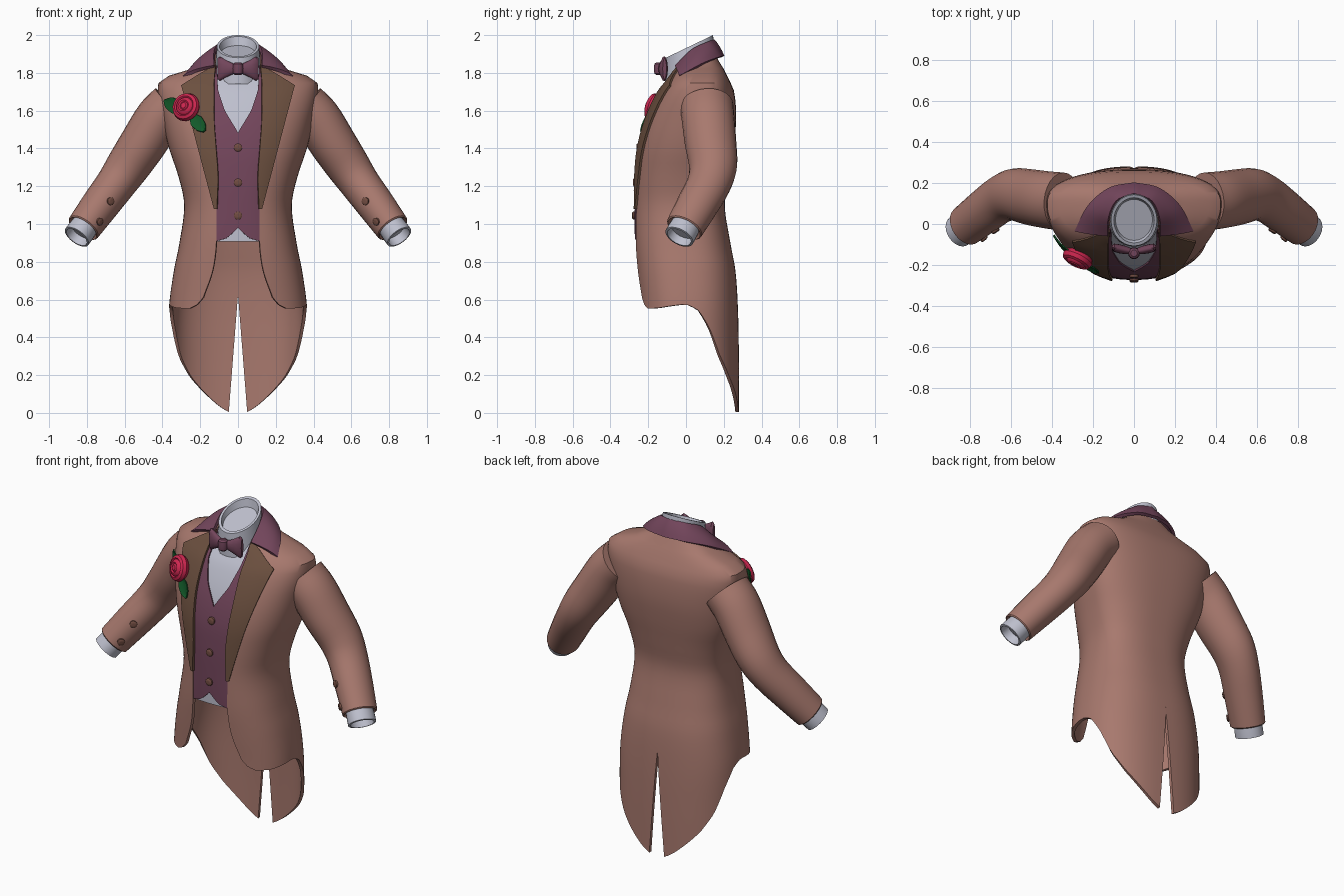
import bpy, bmesh, math
from mathutils import Vector
from mathutils.bvhtree import BVHTree

if "Cube" in bpy.data.objects:
    bpy.data.objects.remove(bpy.data.objects["Cube"])

N = 2.5  # superellipse exponent of the torso section
# torso profile: z, half width, front y, back y, widest y, front opening half width
BODY = [(0, .37, -.24, .28, 0, .2), (.3, .37, -.25, .28, 0, .2), (.55, .366, -.25, .275, 0, .2),
        (.75, .34, -.265, .262, 0, .135), (.9, .31, -.275, .235, 0, .115),
        (1.1, .285, -.275, .205, .02, .115), (1.25, .315, -.27, .225, .03, .11),
        (1.4, .365, -.255, .25, .06, .12), (1.55, .4, -.215, .265, .08, .13),
        (1.7, .425, -.145, .255, .1, .13), (1.77, .4, -.09, .225, .1, .13),
        (1.82, .25, -.06, .2, .1, .125), (1.86, .17, -.03, .175, .09, .12),
        (1.9, .13, 0, .155, .08, .11)]


def material(name, rgb):
    m = bpy.data.materials.new(name)
    m.diffuse_color = (*rgb, 1)
    m.use_nodes = True
    m.node_tree.nodes["Principled BSDF"].inputs["Base Color"].default_value = m.diffuse_color
    return m


TAN = material("dusty_brown", (.39, .19, .155))
DARK = material("dark_brown", (.15, .08, .05))
PLUM = material("plum", (.17, .06, .105))
GREY = material("pale_grey", (.52, .53, .62))
RED = material("rose_red", (.62, .02, .08))
GREEN = material("leaf_green", (.006, .1, .022))
BUTTON = material("button_brown", (.17, .075, .055))


def curve(tab, z):
    """Smooth interpolation of a table whose first column is the parameter."""
    z = min(max(z, tab[0][0]), tab[-1][0])
    k = max(i for i in range(len(tab) - 1) if tab[i][0] <= z)
    a, b = tab[k], tab[k + 1]
    p, q = tab[max(k - 1, 0)], tab[min(k + 2, len(tab) - 1)]
    h = b[0] - a[0]
    t = (z - a[0]) / h
    out = []
    for c in range(1, len(a)):
        ma = (b[c] - p[c]) / (b[0] - p[0]) * h
        mb = (q[c] - a[c]) / (q[0] - a[0]) * h
        out.append((2*t**3 - 3*t*t + 1)*a[c] + (t**3 - 2*t*t + t)*ma
                   + (3*t*t - 2*t**3)*b[c] + (t**3 - t*t)*mb)
    return out


def linear(tab, x):
    for (a, u), (b, v) in zip(tab, tab[1:]):
        if x <= b:
            return u + (v - u) * max(0, (x - a) / (b - a))
    return tab[-1][1]


def front_y(x, z, off=0):
    w, yf, yb, cy, xe = curve(BODY, z)
    return cy - (cy - yf) * max(0, 1 - min(1, abs(x) / w)**N)**(1 / N) + off


def build(name, verts, faces, mat, mirror=False, thick=0, fix=False):
    me = bpy.data.meshes.new(name)
    me.from_pydata([tuple(v) for v in verts], [], faces)
    if fix:
        bm = bmesh.new()
        bm.from_mesh(me)
        bmesh.ops.recalc_face_normals(bm, faces=bm.faces)
        bm.to_mesh(me)
        bm.free()
    me.materials.append(mat)
    ob = bpy.data.objects.new(name, me)
    bpy.context.collection.objects.link(ob)
    if mirror:
        ob.modifiers.new("mirror", 'MIRROR').merge_threshold = .0005
    if thick:
        s = ob.modifiers.new("thickness", 'SOLIDIFY')
        s.thickness, s.offset = thick, -1
    return verts, faces


def sheet(name, fn, nu, nv, mat, mirror=True, thick=.01):
    """Grid surface from fn(u, v), u and v in 0..1."""
    verts = [fn(i / nu, j / nv) for i in range(nu + 1) for j in range(nv + 1)]
    m = nv + 1
    faces = [(i*m + j, (i+1)*m + j, (i+1)*m + j + 1, i*m + j + 1)
             for i in range(nu) for j in range(nv)]
    return build(name, verts, faces, mat, mirror, thick)


def tube(name, rings, mat, mirror=False, n=24, flat=1.0):
    """Closed loft through (centre, axis, radius) rings."""
    verts, faces = [], []
    for c, d, r in rings:
        d = Vector(d).normalized()
        u = d.cross(Vector((0, 1, 0)) if abs(d.y) < .8 else Vector((0, 0, 1))).normalized()
        v = u.cross(d)
        verts += [Vector(c) + u*r*math.cos(a) + v*r*flat*math.sin(a)
                  for a in (2*math.pi*k/n for k in range(n))]
    for i in range(len(rings) - 1):
        faces += [(i*n + k, i*n + (k+1) % n, (i+1)*n + (k+1) % n, (i+1)*n + k) for k in range(n)]
    faces += [tuple(range(n)), tuple(range(len(verts) - n, len(verts)))]
    return build(name, verts, faces, mat, mirror, 0, True)


# tailcoat body with cutaway front hem, back slit and two tails
HEM = [(0, .61), (.03, .57), (.08, .552), (.2, .555), (.41, .575), (.47, .545), (.55, .45),
       (.65, .3), (.76, .19), (.96, .03), (1, .005)]


def coat(u, v):
    hem = linear(HEM, u)
    z = hem + (.7 - hem) * v / .35 if v < .35 else .7 + 1.2 * (v - .35) / .65
    w, yf, yb, cy, xe = curve(BODY, z)
    slit = .05 * max(0, (.63 - z) / .63)
    t0 = math.asin((xe / w)**(N / 2))
    t1 = math.pi - math.asin((slit / w)**(N / 2))
    t = t0 + (t1 - t0) * u
    c = math.cos(t)
    x = w * max(0, math.sin(t))**(2 / N) if u < 1 else slit
    return (x, cy - math.copysign(abs(c)**(2 / N), c) * (cy - yf if c > 0 else yb - cy), z)


sheet("tailcoat_body", coat, 36, 48, TAN, thick=.018)


# lapels
def lapel(u, v):
    z = 1.08 + (1.845 - .11 * u - 1.08) * v
    xe = curve(BODY, z)[4]
    x = xe - .004 + (.132 + .173 * v - xe) * u
    return (x, front_y(x, z, -.013), z)


sheet("lapels", lapel, 8, 24, DARK, thick=.014)

# coat collar: outer edge and inner edge from front tip to centre back
COLLAR = [(0, .29, -.035, 1.785, .128, -.06, 1.84), (.35, .225, .09, 1.853, .125, .03, 1.925),
          (.7, .12, .178, 1.885, .085, .115, 1.965), (1, 0, .203, 1.89, 0, .15, 1.978)]


def collar(u, v):
    a = curve(COLLAR, u)
    o, i = Vector(a[:3]), Vector(a[3:])
    return o.lerp(i, v) + Vector((.25 * o.x, .012 * (u - .3), .022)) * v * (1 - v)


sheet("coat_collar", collar, 16, 5, PLUM, thick=.018)


# waistcoat with V neckline and notched bottom
def vest(u, v):
    zb = linear([(0, .98), (.45, .925), (1, .905)], u)
    z = zb + (1.84 - zb) * v
    h = linear([(1.485, 0), (1.6, .07), (1.71, .106), (1.84, .113)], z)
    x = h + (curve(BODY, z)[4] + .015 - h) * u
    return (x, front_y(x, z, .004), z)


sheet("waistcoat", vest, 6, 48, PLUM, thick=.008)


# shirt front and the strip of shirt below the waistcoat
def shirt(z0, z1, hw):
    def fn(u, v):
        x, z = hw * (2 * u - 1), z0 + (z1 - z0) * v
        return (x, front_y(x, z, .014), z)
    return fn


sheet("shirt_front", shirt(1.42, 1.86, .135), 12, 16, GREY, False)
sheet("shirt_hem", shirt(.908, 1.03, .12), 8, 3, GREY, False)

# shirt neck: slanted open band with a recessed inside
nv, nf, n = [], [], 32
for rx, ry, cy, zc, slope in [(.128, .14, .03, 1.74, 0), (.12, .135, .025, 1.84, .25),
                              (.112, .125, .018, 1.94, .48), (.098, .11, .018, 1.94, .48),
                              (.09, .1, .02, 1.905, .4)]:
    for k in range(n):
        a = 2 * math.pi * k / n
        nv.append((rx * math.cos(a), cy + ry * math.sin(a), zc + slope * ry * math.sin(a)))
for i in range(4):
    nf += [(i*n + k, i*n + (k+1) % n, (i+1)*n + (k+1) % n, (i+1)*n + k) for k in range(n)]
nf.append(tuple(range(4*n, 5*n)))
build("shirt_neck", nv, nf, GREY, fix=True)

# sleeves
ARM = [(0, .35, .11, 1.625, .128), (1, .42, .117, 1.555, .127), (2, .5, .13, 1.43, .124),
       (3, .58, .143, 1.31, .116), (4, .645, .122, 1.215, .106), (5, .73, .06, 1.1, .1),
       (6, .818, -.008, .98, .092)]
rings = []
for k in range(25):
    t = k / 4
    a = curve(ARM, t)
    d = Vector(curve(ARM, t + .2)[:3]) - Vector(curve(ARM, t - .2)[:3])
    rings.append((a[:3], d, a[3]))
end, axis = Vector(rings[-1][0]), Vector(rings[-1][1]).normalized()
rings.append((end + axis * .006, axis, .086))
rings.append((end - axis * .01, axis, .07))
arm = tube("sleeves", rings, TAN, True, 24, 1.1)
arm_tree = BVHTree.FromPolygons([tuple(v) for v in arm[0]], arm[1])

# shirt cuffs, hollow at the end
tube("shirt_cuffs", [(end + axis * s, axis, r) for s, r in
                     [(-.02, .072), (.03, .075), (.066, .075), (.068, .064), (.02, .06)]],
     GREY, True, 24, 1.08)


def button(name, p, nrm, r, mirror=False):
    p, nrm = Vector(p), Vector(nrm).normalized()
    tube(name, [(p + nrm * h, nrm, r * f) for h, f in [(-.008, 1), (.006, 1), (.011, .7), (.011, .3)]],
         BUTTON, mirror, 12)


for i, z in enumerate((1.405, 1.22, 1.045)):
    button(f"waistcoat_button_{i+1}", (0, front_y(0, z, .002), z), (0, -1, 0), .022)
for i, (x, z) in enumerate(((.675, 1.12), (.732, 1.012))):
    hit, nrm, _, _ = arm_tree.ray_cast(Vector((x, -2, z)), Vector((0, 1, 0)))
    if hit:
        if nrm.y > 0:
            nrm = -nrm
        button(f"cuff_button_{i+1}", hit, nrm, .021, True)

# bow tie: mirrored wings and a knot
X = (1, 0, 0)
bow = []
for x, hy, hz in [(.012, .014, .024), (.04, .02, .034), (.07, .022, .05), (.096, .02, .066), (.108, .01, .055)]:
    bow.append([(x, -.135 + .02 * x / .1 + hy * math.cos(a), 1.822 + hz * math.sin(a))
                for a in (2 * math.pi * k / 16 for k in range(16))])
bf = [(i*16 + k, i*16 + (k+1) % 16, (i+1)*16 + (k+1) % 16, (i+1)*16 + k)
      for i in range(4) for k in range(16)]
build("bow_wings", sum(bow, []), bf + [tuple(range(16)), tuple(range(64, 80))], PLUM, True, 0, True)
tube("bow_knot", [((0, -.142, 1.822 + h), (0, 0, 1), r) for h, r in
                  [(-.034, .016), (-.025, .026), (0, .029), (.025, .026), (.034, .016)]], PLUM, n=14)

# rose with rolled petals
base = Vector((-.265, front_y(-.265, 1.61), 1.612))
face = Vector((-.42, -.85, .28)).normalized()
tube("rose", [(base + face * h, face, r) for r, h in
              [(.04, -.015), (.068, .002), (.077, .022), (.07, .042), (.055, .05), (.048, .044),
               (.043, .053), (.03, .058), (.022, .052), (.015, .058)]], RED, n=20)


# leaves laid on the coat front
def leaf(name, a, b, width):
    a, b = Vector(a), Vector(b)
    side = Vector((-(b - a).y, (b - a).x)).normalized()

    def fn(u, v):
        half = width * linear([(0, .35), (.4, 1), (.8, .75), (1, .12)], u)
        p = a.lerp(b, u) + side * half * (2 * v - 1)
        return (p.x, front_y(p.x, p.y, -.02 - .008 * abs(2 * v - 1)), p.y)
    sheet(name, fn, 8, 4, GREEN, False, .006)


leaf("leaf_upper", (-.29, 1.6), (-.392, 1.655), .042)
leaf("leaf_lower", (-.25, 1.58), (-.178, 1.492), .036)

# bake modifiers, then smooth while keeping edges sharp
bpy.ops.object.select_all(action='SELECT')
bpy.context.view_layer.objects.active = bpy.context.scene.objects[0]
bpy.ops.object.convert(target='MESH')
bpy.ops.object.shade_smooth_by_angle(angle=math.radians(40))
